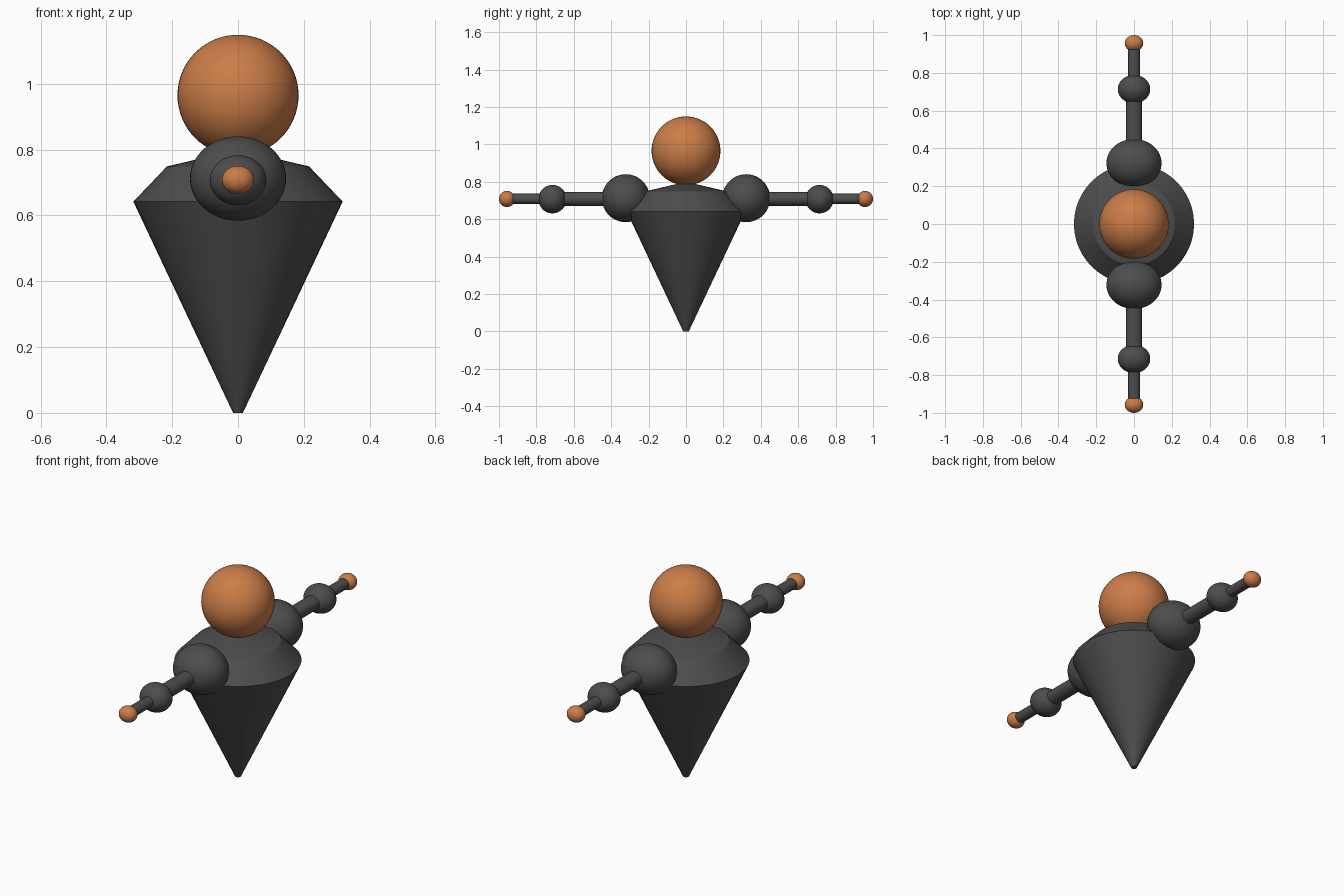
import bpy, bmesh, math
from mathutils import Matrix

if "Cube" in bpy.data.objects:
    bpy.data.objects.remove(bpy.data.objects["Cube"])


def material(name, rgb):
    m = bpy.data.materials.new(name)
    m.diffuse_color = (*rgb, 1)
    m.use_nodes = True
    m.node_tree.nodes["Principled BSDF"].inputs["Base Color"].default_value = m.diffuse_color
    return m


ORANGE = material("copper orange", (0.60, 0.205, 0.065))
DARK = material("dark grey", (0.075, 0.075, 0.075))


def finish(name, bm, mat):
    bmesh.ops.recalc_face_normals(bm, faces=bm.faces)
    mesh = bpy.data.meshes.new(name)
    bm.to_mesh(mesh)
    bm.free()
    mesh.materials.append(mat)
    obj = bpy.data.objects.new(name, mesh)
    bpy.context.collection.objects.link(obj)
    bpy.ops.object.select_all(action='DESELECT')
    obj.select_set(True)
    bpy.context.view_layer.objects.active = obj
    bpy.ops.object.shade_smooth_by_angle(angle=math.radians(15))
    return obj


def ball(name, centre, radii, mat):
    bm = bmesh.new()
    bmesh.ops.create_uvsphere(bm, u_segments=48, v_segments=32, radius=1,
                              matrix=Matrix.Translation(centre) @ Matrix.Diagonal((*radii, 1)))
    return finish(name, bm, mat)


def rod(name, y0, y1, z, rx, rz, mat):
    bm = bmesh.new()
    m = (Matrix.Translation((0, (y0 + y1) / 2, z)) @ Matrix.Diagonal((rx, 1, rz, 1))
         @ Matrix.Rotation(math.pi / 2, 4, 'X'))
    bmesh.ops.create_cone(bm, cap_ends=True, segments=32, radius1=1, radius2=1,
                          depth=abs(y1 - y0), matrix=m)
    return finish(name, bm, mat)


# Body: spinning-top profile turned around z
profile = [(0, 0), (0.015, 0), (0.318, 0.642), (0.216, 0.749), (0.02, 0.795), (0, 0.795)]
bm = bmesh.new()
verts = [bm.verts.new((r, 0, z)) for r, z in profile]
edges = [bm.edges.new(p) for p in zip(verts, verts[1:])]
bmesh.ops.spin(bm, geom=verts + edges, cent=(0, 0, 0), axis=(0, 0, 1),
               angle=2 * math.pi, steps=48)
bmesh.ops.remove_doubles(bm, verts=bm.verts, dist=1e-4)
finish("body", bm, DARK)

# Head
ball("head", (0, 0, 0.965), (0.184, 0.184, 0.184), ORANGE)

# Arms, one on each side along y
for s, side in ((-1, "front"), (1, "back")):
    ball(side + "_shoulder", (0, s * 0.322, 0.712), (0.146, 0.128, 0.128), DARK)
    rod(side + "_upper_arm", s * 0.33, s * 0.71, 0.708, 0.043, 0.038, DARK)
    ball(side + "_elbow", (0, s * 0.714, 0.707), (0.086, 0.075, 0.076), DARK)
    rod(side + "_forearm", s * 0.71, s * 0.95, 0.708, 0.031, 0.028, DARK)
    ball(side + "_hand", (0, s * 0.957, 0.708), (0.049, 0.043, 0.043), ORANGE)
